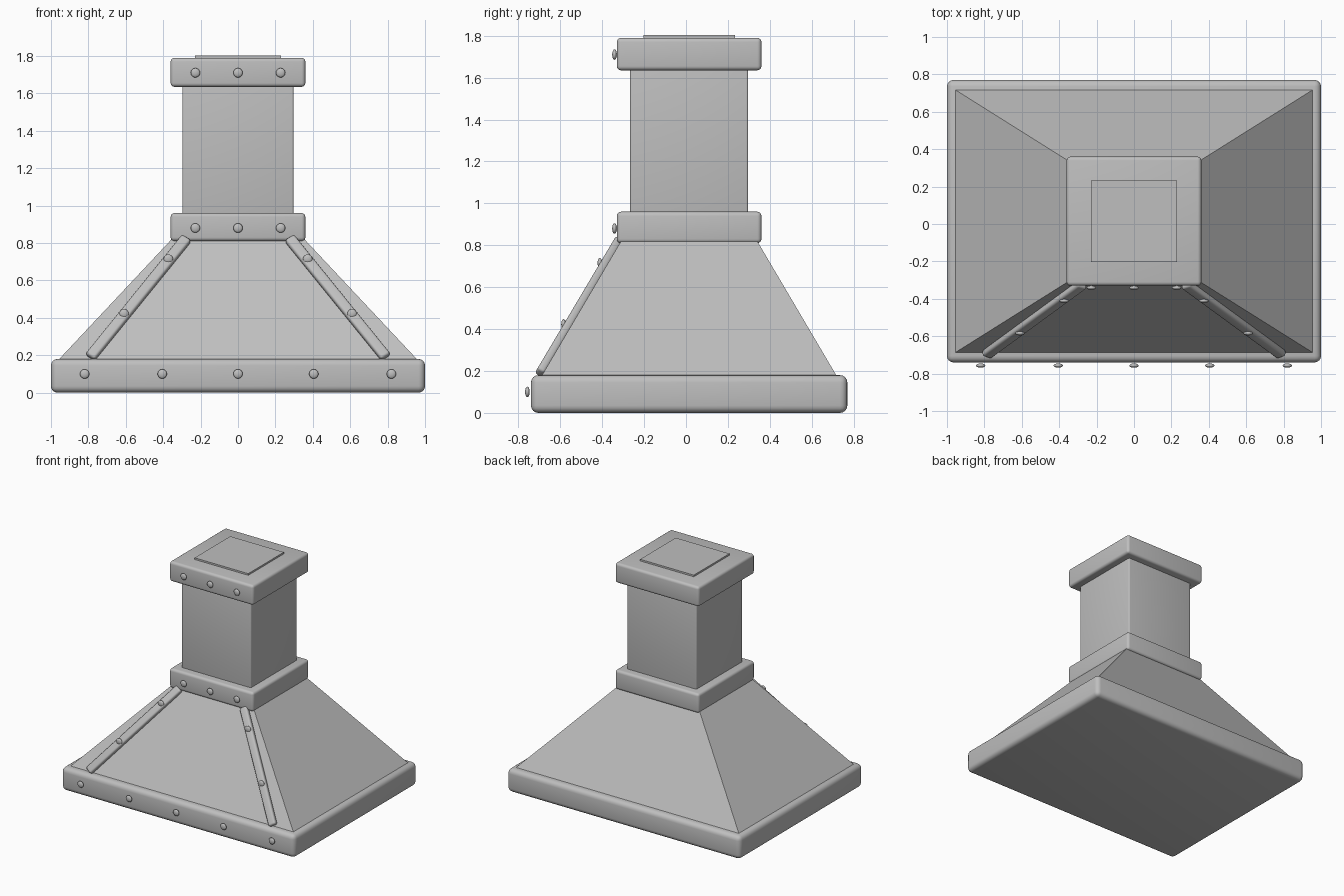
import bpy, bmesh, math
from mathutils import Vector, Matrix

cube = bpy.data.objects.get("Cube")
if cube:
    bpy.data.objects.remove(cube, do_unlink=True)

metal = bpy.data.materials.new("brushed_grey_metal")
metal.use_nodes = True
GREY = (0.52, 0.52, 0.52, 1)
metal.diffuse_color = GREY
metal.node_tree.nodes["Principled BSDF"].inputs["Base Color"].default_value = GREY

CY = 0.015  # depth centre of the hood body


def finish(name, bm, bevel=0, segments=4, angle=35):
    """Turn a bmesh into a named, shaded object with an optional rounded edge."""
    bmesh.ops.recalc_face_normals(bm, faces=bm.faces)
    if bevel:
        bmesh.ops.bevel(bm, geom=bm.edges[:], offset=bevel, segments=segments,
                        profile=0.5, affect='EDGES')
    mesh = bpy.data.meshes.new(name)
    bm.to_mesh(mesh)
    bm.free()
    mesh.materials.append(metal)
    obj = bpy.data.objects.new(name, mesh)
    bpy.context.collection.objects.link(obj)
    bpy.ops.object.select_all(action='DESELECT')
    obj.select_set(True)
    bpy.context.view_layer.objects.active = obj
    bpy.ops.object.shade_smooth_by_angle(angle=math.radians(angle))
    return obj


def box(name, half_x, half_y, z0, z1, bevel=0):
    bm = bmesh.new()
    bmesh.ops.create_cube(bm, size=1)
    bmesh.ops.scale(bm, vec=(2 * half_x, 2 * half_y, z1 - z0), verts=bm.verts)
    bmesh.ops.translate(bm, vec=(0, CY, (z0 + z1) / 2), verts=bm.verts)
    return finish(name, bm, bevel)


def rivet(name, pos, normal=(0, -1, 0)):
    bm = bmesh.new()
    bmesh.ops.create_uvsphere(bm, u_segments=20, v_segments=12, radius=0.025)
    turn = Vector(normal).to_track_quat('Z', 'Y').to_matrix().to_4x4()
    bmesh.ops.transform(bm, verts=bm.verts,
                        matrix=Matrix.Translation(pos) @ turn @ Matrix.Diagonal((1, 1, 0.45, 1)))
    finish(name, bm, angle=60)


# Base rim, collar, duct and cap
box("base_rim", 1.0, 0.755, 0, 0.18, 0.035)
box("collar", 0.36, 0.345, 0.81, 0.96, 0.02)
box("duct", 0.297, 0.282, 0.94, 1.65, 0.01)
box("cap", 0.36, 0.345, 1.635, 1.79, 0.02)
box("outlet_plate", 0.23, 0.218, 1.78, 1.803)

# Sloping hood canopy
bm = bmesh.new()
rings = [[bm.verts.new((sx * hx, CY + sy * hy, z))
          for sx, sy in ((-1, -1), (1, -1), (1, 1), (-1, 1))]
         for hx, hy, z in ((0.96, 0.705, 0.175), (0.355, 0.325, 0.82))]
bm.faces.new(rings[0])
bm.faces.new(rings[1])
for i in range(4):
    j = (i + 1) % 4
    bm.faces.new((rings[0][i], rings[0][j], rings[1][j], rings[1][i]))
finish("hood_canopy", bm, angle=20)

# Riveted straps running up the front slope
slope = Vector((0, -0.645, 0.38)).normalized()
for side, label in ((1, "left"), (-1, "right")):
    low = Vector((side * 0.79, -0.699, 0.19))
    high = Vector((side * 0.275, -0.322, 0.825))
    along = (high - low).normalized()
    out = (slope - along * slope.dot(along)).normalized()
    across = out.cross(along)
    frame = Matrix((across, along, out)).transposed().to_4x4()
    bm = bmesh.new()
    bmesh.ops.create_cube(bm, size=1)
    bmesh.ops.scale(bm, vec=(0.06, (high - low).length, 0.04), verts=bm.verts)
    bmesh.ops.transform(bm, matrix=Matrix.Translation((low + high) / 2) @ frame, verts=bm.verts)
    finish(f"{label}_strap", bm, 0.014)
    for n, t in enumerate((0.35, 0.81)):
        rivet(f"{label}_strap_rivet_{n + 1}", low.lerp(high, t) + out * 0.02, (0, -1, 0))

# Rows of rivets along the front of the rim, collar and cap
rows = (("rim", (-0.82, -0.405, 0, 0.405, 0.82), -0.757, 0.1),
        ("collar", (-0.228, 0, 0.228), -0.341, 0.88),
        ("cap", (-0.228, 0, 0.228), -0.341, 1.71))
for part, xs, y, z in rows:
    for n, x in enumerate(xs):
        rivet(f"{part}_rivet_{n + 1}", (x, y, z))
